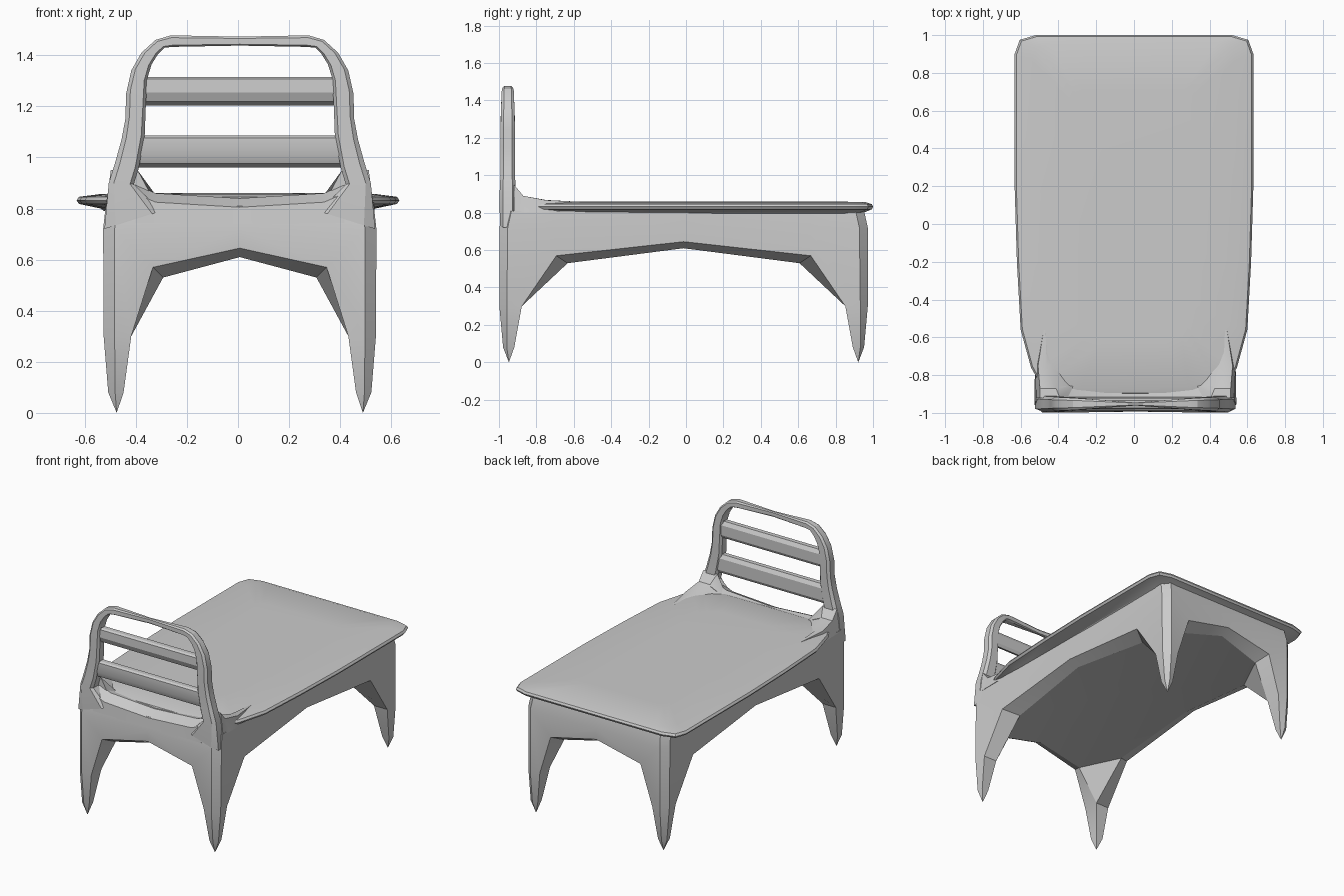
import bpy, bmesh
from math import radians

if "Cube" in bpy.data.objects:
    bpy.data.objects.remove(bpy.data.objects["Cube"], do_unlink=True)

grey = bpy.data.materials.new("plain grey")
grey.use_nodes = True
grey.diffuse_color = (0.6, 0.6, 0.6, 1)
grey.node_tree.nodes["Principled BSDF"].inputs["Base Color"].default_value = (0.6, 0.6, 0.6, 1)

XC, YC = 0.007, -0.013     # centre of the frame


def finish(name, bm, shift=(0, 0, 0)):
    bmesh.ops.remove_doubles(bm, verts=bm.verts, dist=0.0005)
    bmesh.ops.recalc_face_normals(bm, faces=bm.faces)
    mesh = bpy.data.meshes.new(name)
    bm.to_mesh(mesh)
    bm.free()
    mesh.materials.append(grey)
    ob = bpy.data.objects.new(name, mesh)
    ob.location = shift
    bpy.context.collection.objects.link(ob)
    bpy.ops.object.select_all(action="DESELECT")
    ob.select_set(True)
    bpy.context.view_layer.objects.active = ob
    bpy.ops.object.shade_smooth_by_angle(angle=radians(25))
    return ob


def loft(bm, loops, cap=True):
    rings = [[bm.verts.new(p) for p in loop] for loop in loops]
    n = len(rings[0])
    for a, b in zip(rings, rings[1:]):
        for i in range(n):
            bm.faces.new((a[i], a[(i + 1) % n], b[(i + 1) % n], b[i]))
    if cap:
        bm.faces.new(rings[0])
        bm.faces.new(rings[-1])


# Frame: one corner with its leg, repeated in four quadrants
P = {
    "o": (0, 0, 0.82),
    "a": (0, .965, 0.81), "b": (.34, .965, .81), "c": (.48, .965, .81),
    "d": (.525, .92, .81), "e": (.525, .68, .81), "f": (.525, 0, .81),
    "a1": (0, .98, .72), "b1": (.34, .985, .72), "c1": (.49, .985, .72),
    "d1": (.535, .94, .72), "e1": (.53, .68, .72), "f1": (.525, 0, .72),
    "a2": (0, .975, .645), "b2": (.34, .98, .57), "e2": (.528, .68, .57), "f2": (.525, 0, .645),
    "g": (0, .91, .61), "h": (.30, .89, .53), "i": (.43, .62, .53), "j": (.455, 0, .61),
    "k": (0, 0, .61),
    "p": (.425, .975, .3), "q": (.49, .985, .3), "r": (.533, .945, .3), "s": (.525, .865, .3),
    "t": (.425, .865, .3),
    "p1": (.455, .955, .08), "q1": (.488, .965, .08), "r1": (.515, .945, .08),
    "s1": (.51, .905, .08), "t1": (.46, .905, .08),
    "tip": (.482, .934, 0),
}
FACES = """o a b c d e f; a a1 b1 b; b b1 c1 c; c c1 d1 d; d d1 e1 e; e e1 f1 f
a1 a2 b2 b1; b1 b2 p q c1; c1 q r d1; d1 r s e2 e1; e1 e2 f2 f1
a2 g h b2; e2 i j f2; b2 h t p; h i t; i e2 s t; g k j i h
p p1 q1 q; q q1 r1 r; r r1 s1 s; s s1 t1 t; t t1 p1 p
p1 tip q1; q1 tip r1; r1 tip s1; s1 tip t1; t1 tip p1"""
bm = bmesh.new()
for sx in (-1, 1):
    for sy in (-1, 1):
        v = {k: bm.verts.new((x * sx, y * sy, z)) for k, (x, y, z) in P.items()}
        for f in FACES.replace("\n", ";").split(";"):
            bm.faces.new([v[k] for k in f.split()])
finish("frame_with_legs", bm, (XC, YC, 0))

# Seat pad: half outline, lofted with a thin overhanging rim
HALF = [(.34, -.90), (.50, -.84), (.545, -.76), (.60, -.56), (.62, -.2), (.632, .2),
        (.632, .9), (.605, .975), (.52, 1)]
outline = HALF + [(-x, y) for x, y in reversed(HALF)]
bm = bmesh.new()
loft(bm, [[(x * sx, y * sy, z) for x, y in outline] for sx, sy, z in
          [(.83, .93, .79), (.85, .95, .80), (.985, .993, .818), (1, 1, .832), (.985, .993, .846),
           (.85, .96, .857), (.5, .7, .861)]])
finish("seat_pad", bm)

# Headboard arch: outer x, outer z, inner x, inner z, half depth
ARCH = [(.53, .72, .31, .79, .042), (.513, .9, .415, .895, .044), (.488, .98, .395, .96, .04),
        (.463, 1.07, .372, 1.09, .039), (.448, 1.15, .368, 1.2, .039), (.445, 1.25, .362, 1.31, .038),
        (.425, 1.34, .345, 1.365, .036), (.385, 1.41, .32, 1.405, .034), (.33, 1.46, .295, 1.43, .032),
        (.27, 1.478, .26, 1.433, .028), (0, 1.473, 0, 1.438, .008)]
YH = -.953


def arch_loop(side, xo, zo, xi, zi, d):
    def at(t, y):
        return (side * (xo + (xi - xo) * t), YH + y, zo + (zi - zo) * t)
    return [at(0, -.6 * d), at(.2, -d), at(.85, -d), at(1, -.6 * d),
            at(1, .6 * d), at(.85, d), at(.2, d), at(0, .6 * d)]


bm = bmesh.new()
path = [arch_loop(1, *s) for s in ARCH] + [arch_loop(-1, *s) for s in reversed(ARCH[:-1])]
loft(bm, path)
finish("headboard_arch", bm, (XC, 0, 0))

# Two slats with bevelled lower edges
for name, z0, z1 in (("lower_slat", .96, 1.085), ("upper_slat", 1.203, 1.315)):
    section = [(-.93, z0), (-.965, z0 + .017), (-.98, z0 + .052), (-.978, z1 - .008),
               (-.965, z1), (-.935, z1), (-.92, z1 - .025), (-.92, z0 + .02)]
    bm = bmesh.new()
    loft(bm, [[(x, y, z) for y, z in section] for x in (-.40, .40)])
    finish(name, bm, (XC, 0, 0))

# Low rail under the opening, dipping at the middle
bm = bmesh.new()
loft(bm, [[(x, -.993, .74), (x, -.985, z), (x, -.915, z + .035), (x, -.86, z + .025), (x, -.86, .74)]
          for x, z in ((-.41, .86), (-.33, .825), (0, .805), (.33, .825), (.41, .86))])
finish("headboard_rail", bm, (XC, 0, 0))

# Fillets where the posts flow into the seat
for name, s in (("right_fillet", -1), ("left_fillet", 1)):
    bm = bmesh.new()
    loft(bm, [[(s * x, y, z) for x, y, z in loop] for loop in (
        [(.505, -.92, .95), (.40, -.92, .95), (.33, -.92, .82), (.525, -.92, .8)],
        [(.505, -.87, .89), (.42, -.87, .89), (.32, -.85, .84), (.528, -.86, .8)],
        [(.515, -.75, .867), (.47, -.75, .868), (.40, -.74, .84), (.53, -.75, .8)],
        [(.485, -.56, .858), (.475, -.56, .858), (.47, -.56, .84), (.49, -.56, .8)])])
    finish(name, bm, (XC, 0, 0))
